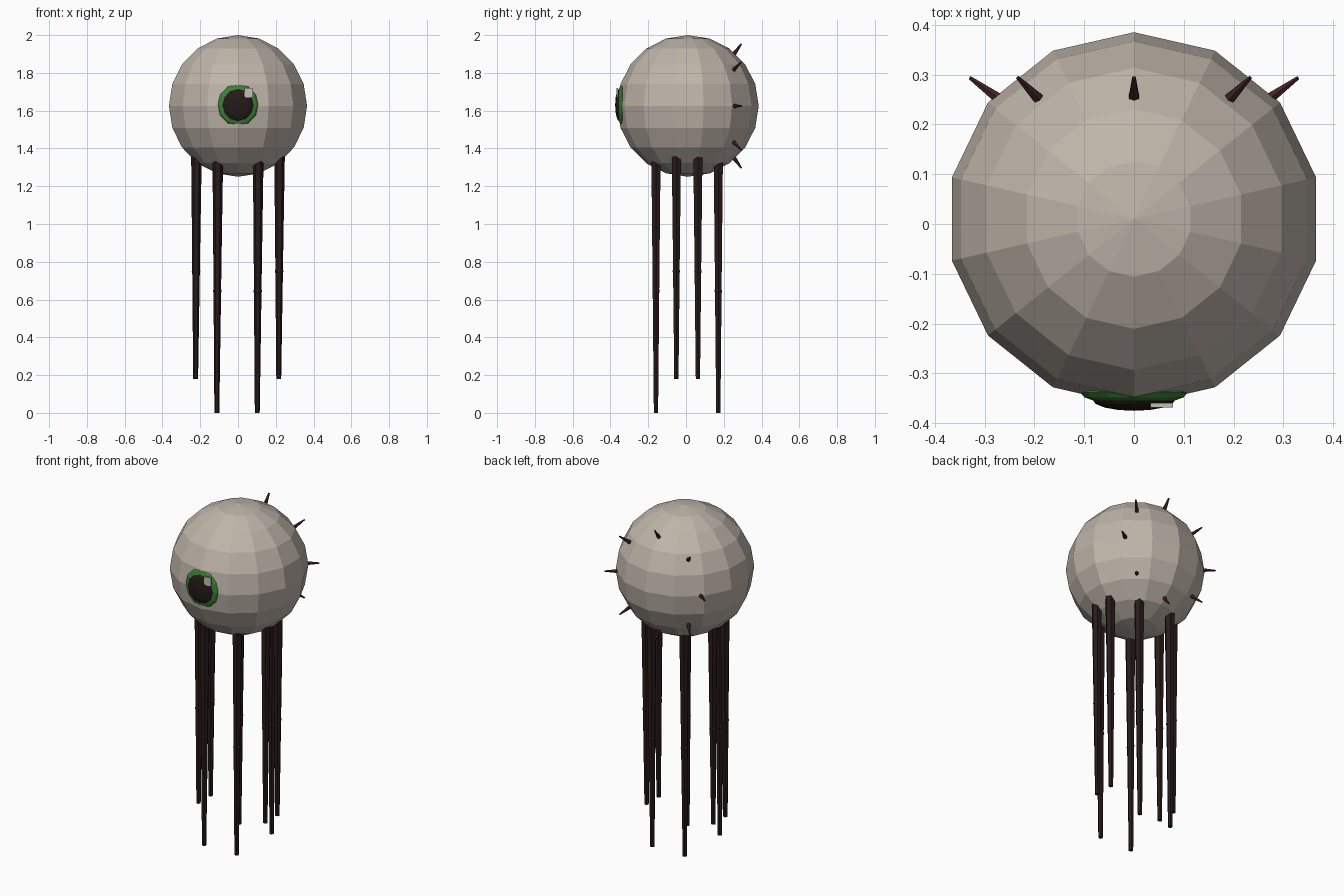
import bpy, bmesh, math
from mathutils import Vector, Matrix

old = bpy.data.objects.get("Cube")
if old:
    bpy.data.objects.remove(old, do_unlink=True)


def material(name, rgb):
    m = bpy.data.materials.new(name)
    m.use_nodes = True
    m.diffuse_color = (*rgb, 1)
    m.node_tree.nodes["Principled BSDF"].inputs["Base Color"].default_value = (*rgb, 1)
    return m


SKIN = material("warm_grey", (0.52, 0.46, 0.40))
LEG = material("dark_brown", (0.022, 0.011, 0.011))
SPIKE = material("dark_red", (0.055, 0.016, 0.018))
GREEN = material("iris_green", (0.045, 0.22, 0.035))
PUPIL = material("pupil_black", (0.018, 0.010, 0.010))
GLINT = material("glint_grey", (0.55, 0.53, 0.46))


def finish(bm, name, mat):
    bmesh.ops.recalc_face_normals(bm, faces=bm.faces)
    mesh = bpy.data.meshes.new(name)
    bm.to_mesh(mesh)
    bm.free()
    mesh.materials.append(mat)
    ob = bpy.data.objects.new(name, mesh)
    bpy.context.collection.objects.link(ob)
    return ob


def ball(name, mat, centre, scale, segs, rings, turn=Matrix()):
    bm = bmesh.new()
    m = Matrix.Translation(centre) @ Matrix.Diagonal((*scale, 1)) @ turn
    bmesh.ops.create_uvsphere(bm, u_segments=segs, v_segments=rings, radius=1, matrix=m)
    return finish(bm, name, mat)


def tube(name, mat, path, sides):
    """Straight tapered tube through (point, radius) pairs, capped at both ends."""
    axis = path[-1][0] - path[0][0]
    rot = axis.to_track_quat("Z", "Y")
    bm = bmesh.new()
    rings = []
    for point, r in path:
        ring = []
        for i in range(sides):
            a = math.tau * (i + 0.5) / sides
            ring.append(bm.verts.new(point + rot @ Vector((r * math.cos(a), r * math.sin(a), 0))))
        rings.append(ring)
    for a, b in zip(rings, rings[1:]):
        for i in range(sides):
            j = (i + 1) % sides
            bm.faces.new((a[i], a[j], b[j], b[i]))
    bm.faces.new(rings[0])
    bm.faces.new(rings[-1])
    return finish(bm, name, mat)


# Faceted round body
R = 0.375
C = Vector((0, 0.01, 1.625))
ball("body", SKIN, C, (R, R, R), 14, 10)

# Eye: flattened iris and pupil facing the front, with a square glint
face_front = Matrix.Rotation(math.pi / 2, 4, "X")
ball("iris", GREEN, (0, -0.338, 1.63), (0.108, 0.026, 0.112), 12, 8, face_front)
ball("pupil", PUPIL, (0, -0.353, 1.63), (0.083, 0.022, 0.086), 12, 8, face_front)
bm = bmesh.new()
bmesh.ops.create_cube(bm, size=1, matrix=Matrix.Translation((0.056, -0.364, 1.695))
                      @ Matrix.Diagonal((0.045, 0.009, 0.05, 1)))
finish(bm, "eye_glint", GLINT)

# Eight hanging legs: inner ones long, outer ones short
for kind, x, y, top, knee, foot in (("long", 0.107, 0.165, 1.33, 0.645, 0.0),
                                    ("short", 0.22, 0.057, 1.36, 0.75, 0.18)):
    for sx, side in ((1, "left"), (-1, "right")):
        for sy, end in ((-1, "front"), (1, "back")):
            def at(z):
                return Vector((sx * x - 0.005 * (top - z) / top, sy * y + 0.006, z))
            tube(f"{kind}_leg_{end}_{side}", LEG,
                 [(at(top), 0.028), (at(knee + 0.01), 0.020), (at(knee), 0.023),
                  (at(knee - 0.01), 0.020), (at(foot), 0.013)], 6)

# Ring of eight spikes on the back
for i in range(8):
    a = math.tau * i / 8
    out = Vector((math.cos(a), 0, math.sin(a)))
    base = out * 0.265 + Vector((0, 0.247, C.z))
    tip = out * 0.33 + Vector((0, 0.294, C.z))
    tube(f"spike_{i + 1}", SPIKE, [(base, 0.013), (tip, 0.004)], 6)
